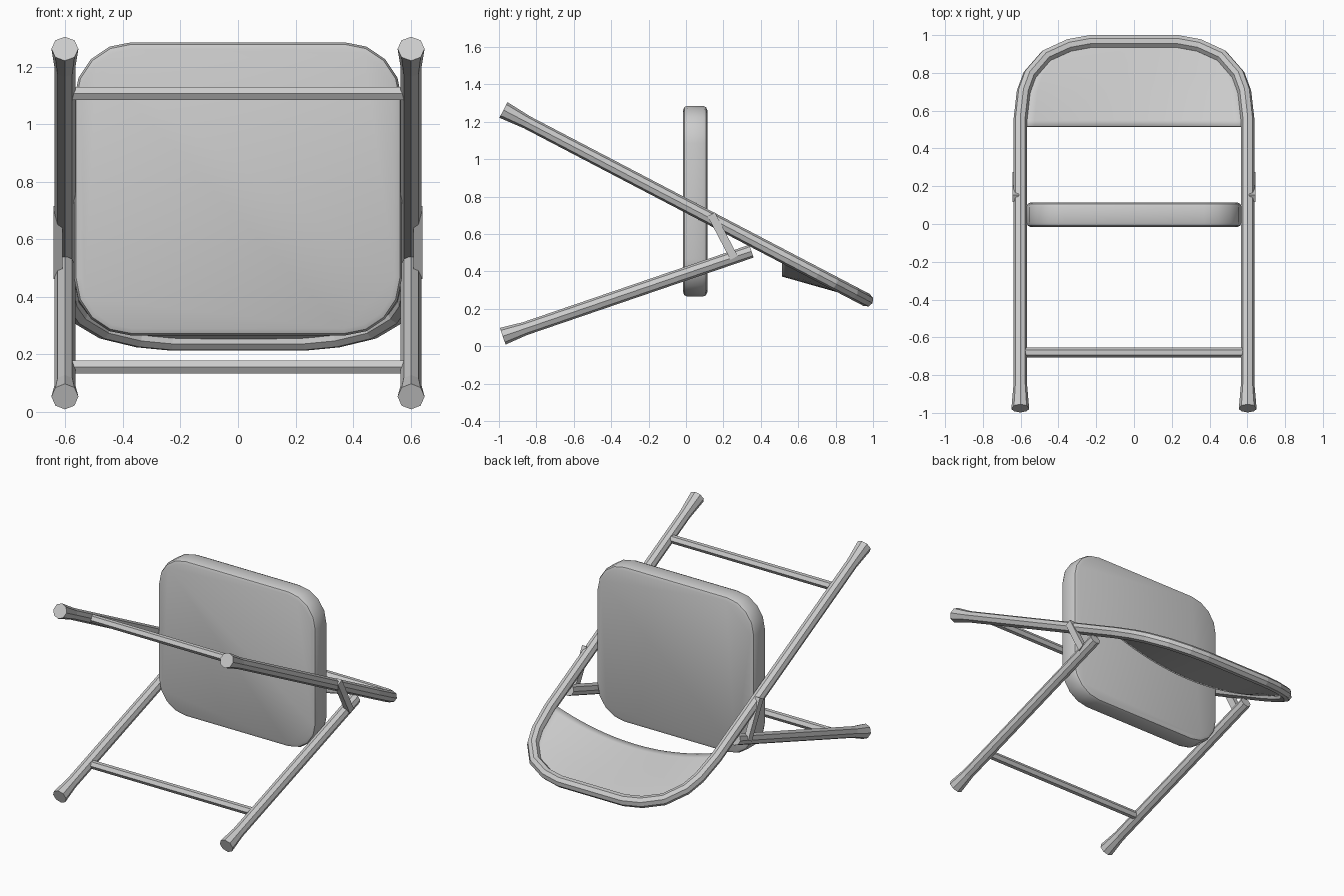
import bpy, bmesh, math
from mathutils import Vector

cube = bpy.data.objects.get("Cube")
if cube:
    bpy.data.objects.remove(cube, do_unlink=True)

grey = bpy.data.materials.new("painted_grey")
grey.use_nodes = True
COLOUR = (0.6, 0.6, 0.6, 1)
grey.diffuse_color = COLOUR
grey.node_tree.nodes["Principled BSDF"].inputs["Base Color"].default_value = COLOUR


def finish(name, bm, smooth=False):
    bmesh.ops.recalc_face_normals(bm, faces=bm.faces)
    mesh = bpy.data.meshes.new(name)
    bm.to_mesh(mesh)
    bm.free()
    mesh.materials.append(grey)
    obj = bpy.data.objects.new(name, mesh)
    bpy.context.collection.objects.link(obj)
    if smooth:
        bpy.ops.object.select_all(action="DESELECT")
        obj.select_set(True)
        bpy.context.view_layer.objects.active = obj
        bpy.ops.object.shade_smooth_by_angle(angle=math.radians(35))
    return obj


def tube(name, path, radii, normal, sides=8):
    """Sweep a regular polygon along a path lying in the plane of the normal."""
    bm = bmesh.new()
    pts = [Vector(p) for p in path]
    normal = Vector(normal).normalized()
    rings = []
    for i, p in enumerate(pts):
        before, after = pts[max(i - 1, 0)], pts[min(i + 1, len(pts) - 1)]
        ahead = (after - p).normalized() + (p - before).normalized()
        side = ahead.cross(normal).normalized()
        ring = []
        for k in range(sides):
            a = math.tau * k / sides
            ring.append(bm.verts.new(p + radii[i] * (side * math.cos(a) + normal * math.sin(a))))
        rings.append(ring)
    for a, b in zip(rings, rings[1:]):
        for k in range(sides):
            n = (k + 1) % sides
            bm.faces.new((a[k], a[n], b[n], b[k]))
    bm.faces.new(rings[0])
    bm.faces.new(rings[-1])
    return finish(name, bm)


def frame_z(y):
    return 0.752 - 0.523 * y


def leg_z(y):
    return 0.388 + 0.342 * y


TUBE, FOOT, LEG_X = 0.036, 0.047, 0.602

# Long bent frame: flared feet, straight rails and a rounded top
half = [(LEG_X, -0.976), (LEG_X, -0.85), (LEG_X, 0.55), (0.585, 0.70),
        (0.552, 0.79), (0.465, 0.89), (0.345, 0.945), (0.23, 0.966)]
outline = half + [(-x, y) for x, y in reversed(half)]
radii = [FOOT] + [TUBE] * (len(outline) - 2) + [FOOT]
tube("back_frame", [(x, y, frame_z(y)) for x, y in outline], radii, (0, 0.523, 1))

# Short legs and flat folding links, one per side
for label, s in (("left", 1), ("right", -1)):
    tube(label + "_short_leg",
         [(s * LEG_X, y, leg_z(y)) for y in (-0.98, -0.86, 0.35)],
         [FOOT, TUBE, TUBE], (0, -0.342, 1))

    bm = bmesh.new()
    top, bottom = Vector((0, 0.135, 0.705)), Vector((0, 0.257, 0.472))
    across = (top - bottom).cross(Vector((1, 0, 0))).normalized() * 0.022
    corners = (top + across, top - across, bottom - across, bottom + across)
    plate = bm.faces.new([bm.verts.new(c + Vector((s * 0.61, 0, 0))) for c in corners])
    moved = bmesh.ops.extrude_face_region(bm, geom=[plate])["geom"]
    bmesh.ops.translate(bm, vec=(s * 0.032, 0, 0),
                        verts=[v for v in moved if isinstance(v, bmesh.types.BMVert)])
    finish(label + "_folding_link", bm)

# Six-sided cross bars
for name, height in (("frame_cross_bar", frame_z), ("leg_cross_bar", leg_z)):
    y = -0.68
    tube(name, [(-0.58, y, height(y)), (0.58, y, height(y))], [0.026] * 2, (0, 0, 1), 6)

# Seat pad: rounded rectangle standing upright with softened rims
bm = bmesh.new()
HALF, RADIUS, MIDDLE = Vector((0.57, 0.51)), 0.2, 0.775
loop = []
for q, (sx, sz) in enumerate(((1, 1), (-1, 1), (-1, -1), (1, -1))):
    for k in range(5):
        a = math.pi / 2 * (q + k / 4)
        loop.append(bm.verts.new((sx * (HALF.x - RADIUS) + RADIUS * math.cos(a), -0.016,
                                  MIDDLE + sz * (HALF.y - RADIUS) + RADIUS * math.sin(a))))
front = bm.faces.new(loop)
moved = bmesh.ops.extrude_face_region(bm, geom=[front])["geom"]
bmesh.ops.translate(bm, vec=(0, 0.13, 0),
                    verts=[v for v in moved if isinstance(v, bmesh.types.BMVert)])
rims = [e for e in bm.edges if abs(e.verts[0].co.y - e.verts[1].co.y) < 0.001]
bmesh.ops.bevel(bm, geom=rims, offset=0.024, segments=2, profile=0.5, affect="EDGES")
finish("seat_pad", bm, smooth=True)

# Backrest: thin sheet filling the rounded top, bowed away from the sitter
curve = [(LEG_X, 0.515)] + half[2:]
bm = bmesh.new()
COLS = 16
rows = []
for w, y in curve:
    bow = 0.108 * (0.966 - y) / 0.451
    row = []
    for c in range(COLS + 1):
        t = 2 * c / COLS - 1
        row.append(bm.verts.new((w * t, y, frame_z(y) - bow * (1 - t * t))))
    rows.append(row)
for a, b in zip(rows, rows[1:]):
    for c in range(COLS):
        bm.faces.new((a[c], a[c + 1], b[c + 1], b[c]))
sheet = finish("backrest", bm, smooth=True)
thick = sheet.modifiers.new("thickness", "SOLIDIFY")
thick.thickness = 0.006
thick.offset = 0
